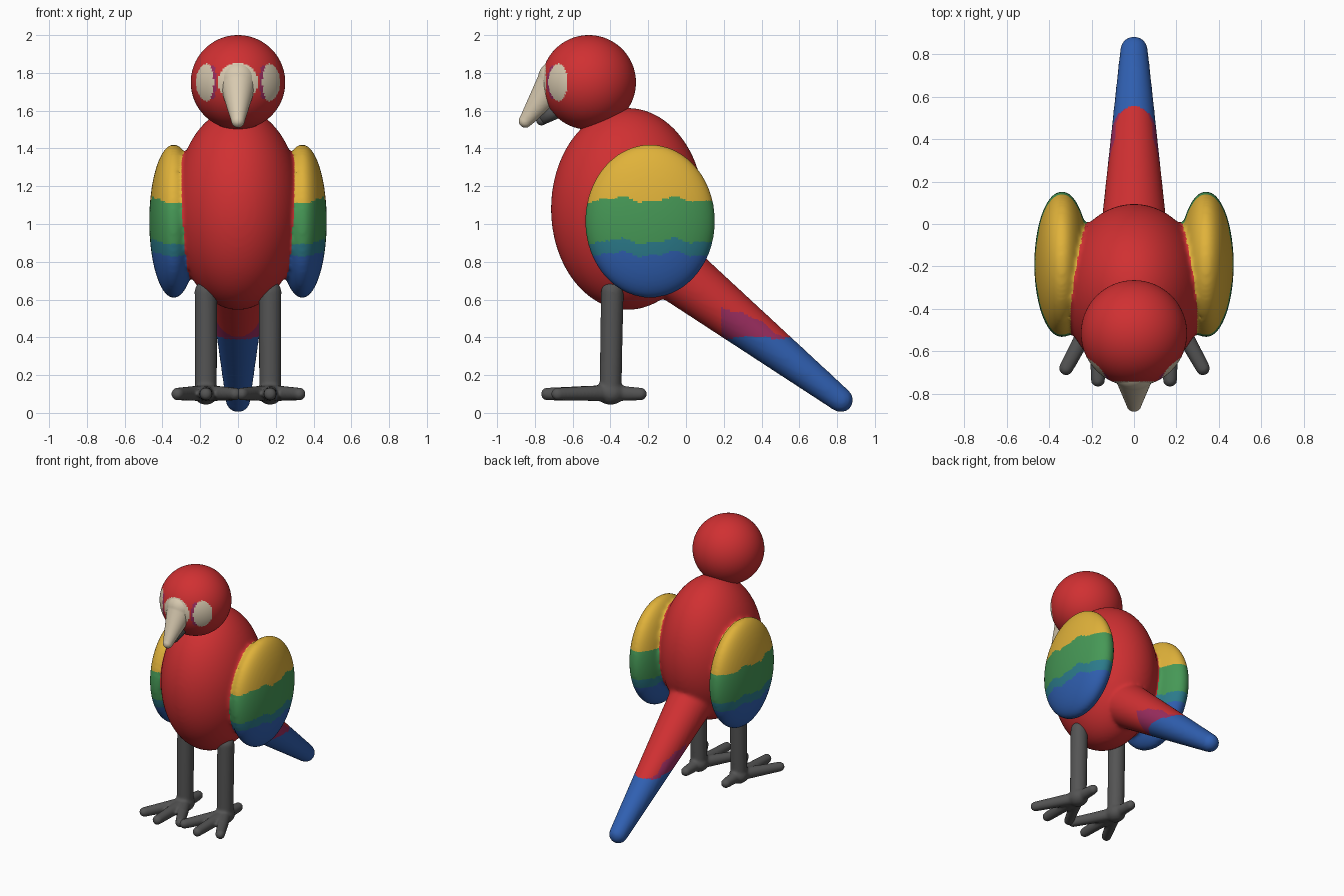
import bpy, bmesh, math
from mathutils import Vector, Matrix

if "Cube" in bpy.data.objects:
    bpy.data.objects.remove(bpy.data.objects["Cube"])


def material(name, r, g, b):
    lin = [((c / 255 + 0.055) / 1.055) ** 2.4 for c in (r, g, b)]
    m = bpy.data.materials.new(name)
    m.diffuse_color = (*lin, 1)
    m.use_nodes = True
    m.node_tree.nodes["Principled BSDF"].inputs["Base Color"].default_value = m.diffuse_color
    return m


RED, YELLOW, GREEN, TEAL, BLUE, PLUM, CREAM, GREY = range(8)
MATS = [material("red", 208, 48, 50), material("yellow", 224, 178, 58),
        material("green", 70, 152, 86), material("teal", 44, 124, 140),
        material("blue", 48, 96, 178), material("plum", 155, 45, 95),
        material("cream", 216, 202, 176), material("dark grey", 84, 84, 84)]


def blob(bm, centre, radii, u=64, v=40):
    mat = Matrix.Translation(centre) @ Matrix.Diagonal((*radii, 1))
    bmesh.ops.create_uvsphere(bm, u_segments=u, v_segments=v, radius=1, matrix=mat)


def limb(bm, a, b, ra, rb):
    """Tapered rod with round ends."""
    a, b = Vector(a), Vector(b)
    d = b - a
    mat = Matrix.Translation((a + b) / 2) @ d.to_track_quat('Z', 'Y').to_matrix().to_4x4()
    bmesh.ops.create_cone(bm, cap_ends=True, segments=40, radius1=ra, radius2=rb,
                          depth=d.length, matrix=mat)
    blob(bm, a, (ra,) * 3, 40, 24)
    blob(bm, b, (rb,) * 3, 40, 24)


def finish(name, bm, rule, voxel=0, smooth=0):
    """Fuse the pieces into one skin, then colour faces by a rule."""
    me = bpy.data.meshes.new(name)
    bm.to_mesh(me)
    bm.free()
    ob = bpy.data.objects.new(name, me)
    bpy.context.collection.objects.link(ob)
    if voxel:
        m = ob.modifiers.new("fuse", 'REMESH')
        m.mode, m.voxel_size = 'VOXEL', voxel
        s = ob.modifiers.new("blend", 'SMOOTH')
        s.factor, s.iterations = 0.5, smooth
        dg = bpy.context.evaluated_depsgraph_get()
        me = bpy.data.meshes.new_from_object(ob.evaluated_get(dg))
        ob.modifiers.clear()
        ob.data = me
    me.materials.clear()
    for m in MATS:
        me.materials.append(m)
    for p in me.polygons:
        p.material_index = rule(p.center)
        p.use_smooth = True
    return ob


def distance(p, centre, radii):
    """Approximate signed distance to an ellipsoid."""
    q = [(p[i] - centre[i]) / radii[i] for i in range(3)]
    k = math.sqrt(sum(c * c for c in q))
    g = math.sqrt(sum((q[i] / radii[i]) ** 2 for i in range(3)))
    return k * (k - 1) / max(g, 1e-6)


# Body, wings and tail
BODY = ((0, -0.31, 1.08), (0.335, 0.405, 0.535))
WING = ((0.34, -0.19, 1.015), (0.13, 0.345, 0.407))


def plumage(p):
    wing = distance((abs(p.x), p.y, p.z), *WING)
    wave = 0.012 * math.sin(22 * p.y) + 0.006 * math.sin(47 * p.y + 1)
    if wing < distance(p, *BODY) and wing < 0.03 and abs(p.x) > 0.2:
        z = p.z + wave
        return YELLOW if z > 1.13 else GREEN if z > 0.91 else TEAL if z > 0.84 else BLUE
    if p.y > 0.1:
        if p.z < 0.4 + wave * 0.6:
            return BLUE
        if p.y > 0.19 and p.z < 0.57 - 0.49 * (p.y - 0.2) + wave:
            return PLUM
    return RED


bm = bmesh.new()
blob(bm, *BODY)
for s in (-1, 1):
    blob(bm, (s * WING[0][0], *WING[0][1:]), WING[1])
limb(bm, (0, -0.15, 0.825), (0, 0.82, 0.068), 0.17, 0.066)
finish("body_wings_tail", bm, plumage, 0.012, 14)


# Head with pale cheek patches
def face_paint(p):
    x, y, z = abs(p.x), p.y, p.z - 1.75
    if y < -0.742:
        return CREAM
    if y < -0.5:
        along = math.atan2(x, -0.515 - y) - 0.82
        k = math.hypot(along / 0.28, z / 0.10)
        if k < 1:
            return CREAM
        if along < 0 and k < 1.25 and abs(z) < 0.085:
            return PLUM
    return RED


bm = bmesh.new()
blob(bm, (0, -0.515, 1.75), (0.25, 0.25, 0.25), 144, 96)
finish("head", bm, face_paint)

# Beak, upper and lower
bm = bmesh.new()
limb(bm, (0, -0.68, 1.765), (0, -0.85, 1.545), 0.105, 0.036)
finish("upper_beak", bm, lambda p: CREAM, 0.007, 3)
bm = bmesh.new()
limb(bm, (0, -0.67, 1.62), (0, -0.765, 1.55), 0.055, 0.028)
finish("lower_beak", bm, lambda p: GREY)

# Legs with three front toes and one back toe
for side, s in (("left", 1), ("right", -1)):
    x = s * 0.17
    bm = bmesh.new()
    limb(bm, (x, -0.39, 0.64), (x, -0.40, 0.12), 0.06, 0.058)
    blob(bm, (x, -0.40, 0.105), (0.066, 0.075, 0.062))
    for tx, ty in ((-0.15, -0.68), (0, -0.735), (0.155, -0.68), (0, -0.24)):
        limb(bm, (x, -0.40, 0.105), (x + tx, ty, 0.10), 0.044, 0.034)
    finish(side + "_leg", bm, lambda p: GREY, 0.01, 5)
